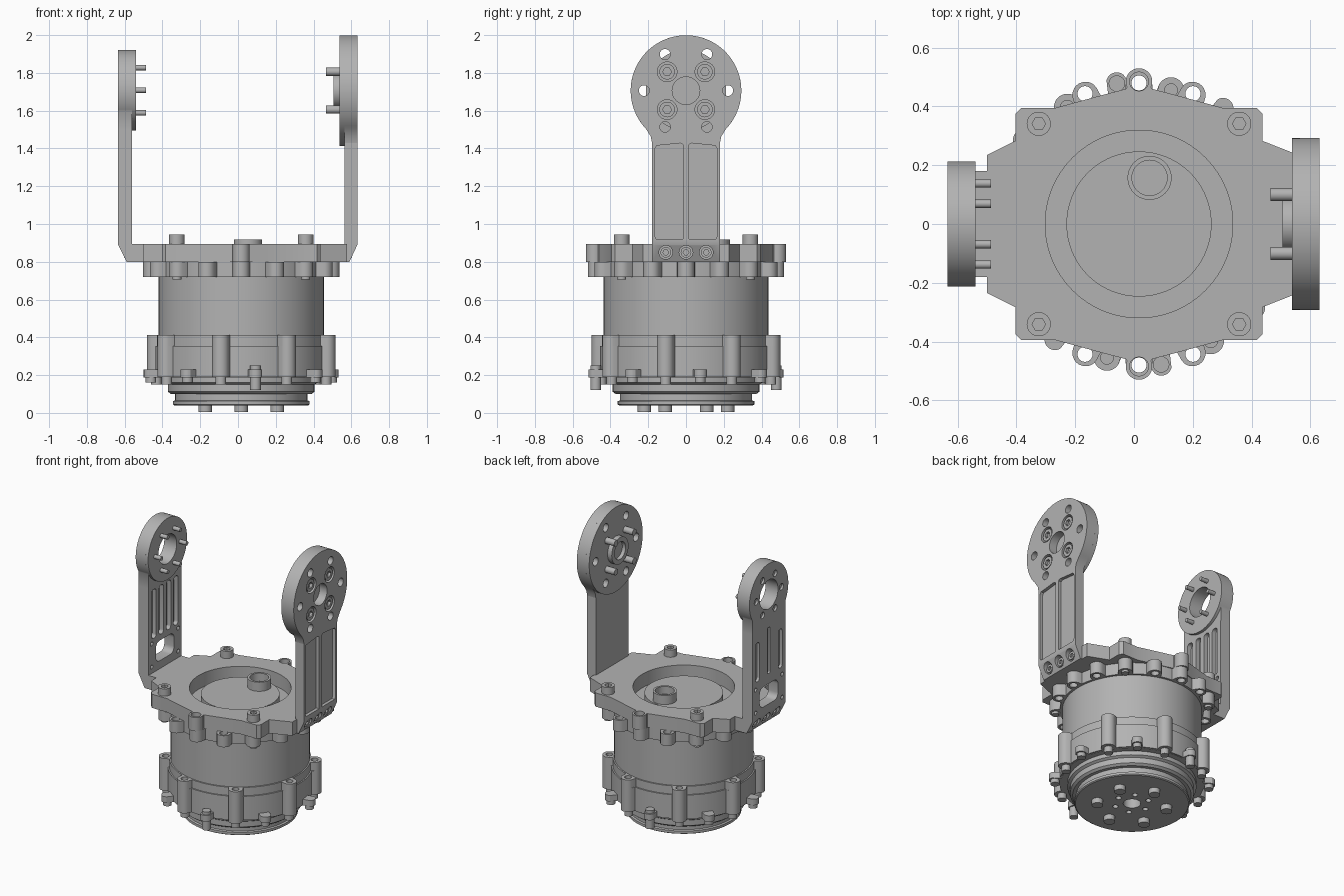
import bpy, bmesh, math
from math import sin, cos, pi, radians, sqrt

if "Cube" in bpy.data.objects:
    bpy.data.objects.remove(bpy.data.objects["Cube"])

GREY = (0.45, 0.45, 0.45, 1)
metal = bpy.data.materials.new("machined grey")
metal.use_nodes = True
metal.diffuse_color = GREY
metal.node_tree.nodes["Principled BSDF"].inputs["Base Color"].default_value = GREY

CX = 0.017   # axis of the round body
SIDES = (-1, 1)


# ---- helpers ----
def finish(name, bm):
    bmesh.ops.recalc_face_normals(bm, faces=bm.faces)
    me = bpy.data.meshes.new(name)
    bm.to_mesh(me)
    bm.free()
    me.materials.append(metal)
    ob = bpy.data.objects.new(name, me)
    bpy.context.collection.objects.link(ob)
    return ob


def solids(name, axis, parts):
    """One object made of prisms: each part is (outline, start, end)."""
    place = {"x": lambda p, h: (h, p[0], p[1]),
             "y": lambda p, h: (p[0], h, p[1]),
             "z": lambda p, h: (p[0], p[1], h)}[axis]
    bm = bmesh.new()
    for pts, a, b in parts:
        low = [bm.verts.new(place(p, a)) for p in pts]
        top = [bm.verts.new(place(p, b)) for p in pts]
        bm.faces.new(low)
        bm.faces.new(top)
        n = len(pts)
        for i in range(n):
            j = (i + 1) % n
            bm.faces.new((low[i], low[j], top[j], top[i]))
    return finish(name, bm)


def cut(ob, axis, parts):
    tool = solids("cutter", axis, parts)
    tool.hide_render = True
    mod = ob.modifiers.new("cut", "BOOLEAN")
    mod.operation, mod.solver, mod.object = "DIFFERENCE", "EXACT", tool
    mod.use_self = True
    bpy.context.view_layer.objects.active = ob
    bpy.ops.object.modifier_apply(modifier=mod.name)
    bpy.data.objects.remove(tool)


def circle(u, v, r, n=32, a0=0, a1=360):
    full = a1 - a0 == 360
    steps = n if full else n - 1
    return [(u + r * cos(radians(a0 + (a1 - a0) * i / steps)),
             v + r * sin(radians(a0 + (a1 - a0) * i / steps))) for i in range(n)]


def slot(u0, u1, v0, v1, r):
    out = []
    for u, v, a in ((u1 - r, v1 - r, 0), (u0 + r, v1 - r, 90),
                    (u0 + r, v0 + r, 180), (u1 - r, v0 + r, 270)):
        out += circle(u, v, r, 6, a, a + 90)
    return out


def polar(d, deg, u=CX, v=0):
    return u + d * cos(radians(deg)), v + d * sin(radians(deg))


def lobed(base, d, r, angles, n=480):
    """Round outline with a circular lobe at each angle."""
    out = []
    for i in range(n):
        t, rad = 360 * i / n, base
        for a in angles:
            k = radians(t - a)
            if cos(k) > 0 and abs(d * sin(k)) < r:
                rad = max(rad, d * cos(k) + sqrt(r * r - (d * sin(k)) ** 2))
        out.append(polar(rad, t))
    return out


def lathe(name, profile, n=96):
    bm = bmesh.new()
    rings = [[bm.verts.new((*polar(r, 360 * i / n), z)) for i in range(n)]
             for r, z in profile]
    for a, b in zip(rings, rings[1:]):
        for i in range(n):
            j = (i + 1) % n
            bm.faces.new((a[i], a[j], b[j], b[i]))
    bm.faces.new(rings[0])
    bm.faces.new(rings[-1])
    return finish(name, bm)


# ---- round body ----
base = lathe("output_base", [(.355, .04), (.362, .045), (.362, .062), (.35, .066), (.35, .1),
                             (.372, .1), (.388, .112), (.388, .15), (.405, .16), (.405, .2)])
cut(base, "z", [(circle(CX, 0, .055), .02, .13)] +
    [(circle(*polar(.11, a), .018, 16), .02, .09) for a in range(0, 360, 60)])
lathe("motor_can", [(.437, .38), (.437, .73)])

columns = [31.5 + 45 * i for i in range(8)]
lugs = [9 + 45 * i for i in range(8)]
solids("housing", "z", [(lobed(.455, .466, .046, columns), .19, .355)])
upper = solids("housing_rim", "z", [(lobed(.446, .466, .046, columns), .355, .412)])
cut(upper, "z", [(circle(*polar(.468, a), .022, 16), .39, .43) for a in columns])
lug_ring = solids("housing_lugs", "z", [(lobed(.445, .486, .036, lugs), .188, .23)])

# base, column and lug screws
solids("base_screws", "z", [(circle(*polar(.22, a), .036, 20), .005, .045)
                            for a in range(30, 390, 60)])
solids("column_screws", "z", [(circle(*polar(.462, a), .028, 16), .15, .2) for a in columns])
solids("lug_screws", "z", [(circle(*polar(.484, a), .028, 16),
                            .122 if a in (99, 279) else .16, .25 if a in (99, 279) else .2)
                           for a in lugs])

# scalloped flange under the bracket
lobe_angles = [22.5 * i for i in range(16)]
flange = solids("scalloped_flange", "z", [(lobed(.452, .475, .045, lobe_angles), .72, .8)])
cut(flange, "z", [(circle(*polar(.48, a), .026, 16), .7, .82) for a in lobe_angles])

# ---- bracket plate ----
quarter = [(.42, .283), (.42, .375), (.4, .395), (.285, .395), (.12, .44), (.044, .46)]
ear = circle(0, .485, .045, 20, -25, 205)
half = quarter + ear + [(-u, v) for u, v in reversed(quarter)]
half = [(.56, .228)] + half + [(-.517, .235)]
outline = half + [(u, -v) for u, v in reversed(half)]
plate = solids("bracket_plate", "z", [([(u + CX, v) for u, v in outline], .8, .895)])
cut(plate, "z", [(circle(CX, 0, .319, 96), .78, .92)] +
    [(circle(CX, .485 * s, .032), .78, .92) for s in SIDES])

solids("centre_disc", "z", [(circle(CX, 0, .247, 96), .8, .855)])
tube = solids("cable_tube", "z", [(circle(.053, .157, .075, 40), .85, .918)])
cut(tube, "z", [(circle(.053, .157, .06, 40), .865, .95)])

corners = [(CX + .341 * i, .341 * j) for i in SIDES for j in SIDES]
heads = solids("plate_screw_heads", "z", [(circle(*c, .041), .89, .945) for c in corners])
cut(heads, "z", [(circle(*c, .023, 6), .915, .96) for c in corners])
solids("plate_screw_shanks", "z", [(circle(*c, .024, 20), .705, .8) for c in corners])


# ---- upright arms ----
def arm(side, s, outer, inner, pad, hz, r, neck_z, start):
    """Bar with a bent foot, a head plate and a thicker round pad."""
    prof = [(outer, neck_z), (outer, .89), (.59, .8), (.5, .8),
            (.5, .895), (inner, .895), (inner, neck_z)]
    bar = solids(side + "_arm_bar", "y", [([(s * x, z) for x, z in prof], -.18, .18)])
    shape = circle(0, hz, r, 72, -start, 180 + start)
    flare = [(-.187, neck_z + .035)] if r > .25 else []
    shape += flare + [(-.18, neck_z), (.18, neck_z)] + [(-y, z) for y, z in flare]
    head = solids(side + "_arm_head", "x", [(shape, s * inner, s * outer)])
    disc = solids(side + "_arm_pad", "x", [(circle(0, hz, r, 96), s * pad, s * inner)])
    return bar, head, disc


foot_y = (-.107, 0, .107)

# left arm: large head with four socket screws
HZ = 1.706
bar, head, pad = arm("left", 1, .632, .565, .537, HZ, .293, 1.43, 43)
panel = [(.015, .92), (.157, .92), (.165, .935), (.165, 1.4), (.155, 1.415), (.03, 1.428), (.015, 1.42)]
cut(bar, "x", [([(s * y, z) for y, z in panel], .61, .7) for s in SIDES] +
    [(circle(y, .85, .036), .585, .7) for y in foot_y])
holes = [(circle(*polar(.222, a, 0, HZ), .028, 24), .5, .7) for a in range(0, 360, 60)]
screws = [(.1 * i, HZ + .1 * j) for i in SIDES for j in SIDES]
cut(head, "x", holes + [(circle(0, HZ, .073, 40), .575, .7)] +
    [(circle(*p, .052), .6, .7) for p in screws])
cut(pad, "x", holes)
boss = solids("left_arm_boss", "x", [(circle(0, HZ, .092, 40), .505, .54)])
cut(boss, "x", [(circle(0, HZ, .06, 40), .49, .53)])
caps = solids("left_arm_screw_heads", "x", [(circle(*p, .041), .595, .626) for p in screws])
cut(caps, "x", [(circle(*p, .023, 6), .608, .64) for p in screws])
solids("left_arm_screw_tips", "x", [(circle(*p, .022, 20), .465, .54) for p in screws])

# right arm: small open head with six pins
HR = 1.708
bar, head, pad = arm("right", -1, .635, .56, .54, HR, .213, 1.5, 32)
window = slot(-.1, .1, .95, 1.09, .04)
cut(bar, "x", [(window, -.7, -.5)] +
    [(slot(y - .024, y + .024, 1.13, 1.47, .02), -.59, -.5) for y in (-.12, -.04, .04, .12)] +
    [(slot(y - .022, y + .022, 1.15, 1.42, .02), -.7, -.615) for y in (-.125, .125)] +
    [(slot(-.014, .014, 1.16, 1.48, .012), -.7, -.62)] +
    [(circle(y, .85, .036), -.7, -.585) for y in foot_y] +
    [(circle(.145 * s, z, .014, 12), -.7, -.5) for s in SIDES for z in (.94, 1.1)])
bore = [(circle(0, HR, .1, 48), -.7, -.5)]
cut(head, "x", bore + [(circle(*polar(.138, a, 0, HR), .022, 16), -.7, -.62)
                       for a in range(0, 360, 60)])
cut(pad, "x", bore)
solids("right_arm_pins", "x", [(circle(*polar(.138, a, 0, HR), .014, 16), -.57, -.487)
                               for a in range(0, 360, 60)])

# foot screws of both arms
for side, a, b in (("left", .58, .603), ("right", -.603, -.58)):
    ob = solids(side + "_foot_screws", "x", [(circle(y, .85, .028, 20), a, b) for y in foot_y])
    tip = b if a > 0 else a
    cut(ob, "x", [(circle(y, .85, .015, 6), tip - .012, tip + .012) for y in foot_y])

# smooth curved walls, keep edges crisp
bpy.ops.object.select_all(action="DESELECT")
for ob in bpy.context.scene.objects:
    if ob.type == "MESH":
        ob.select_set(True)
        bpy.context.view_layer.objects.active = ob
bpy.ops.object.shade_smooth_by_angle(angle=radians(30))
